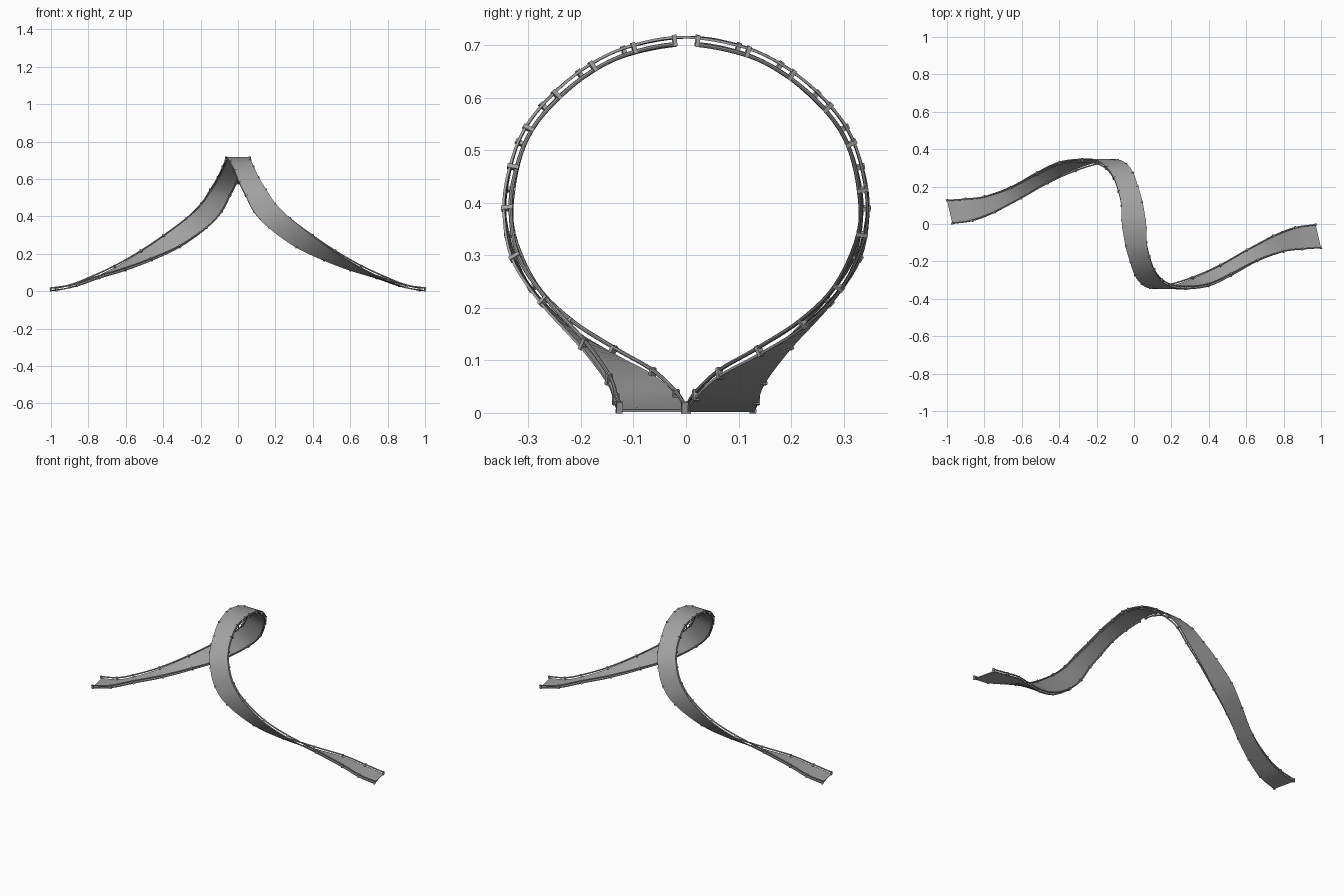
import bpy, bmesh, math
from mathutils import Vector, Matrix

cube = bpy.data.objects.get("Cube")
if cube:
    bpy.data.objects.remove(cube)


def material(name, colour):
    m = bpy.data.materials.new(name)
    m.use_nodes = True
    m.diffuse_color = colour
    m.node_tree.nodes["Principled BSDF"].inputs["Base Color"].default_value = colour
    return m


grey = material("track grey", (0.36, 0.36, 0.36, 1))

# Upper and lower edge of half the band, from the crest to the foot
UPPER = [(.065, 0, .715), (.068, -.10, .70), (.085, -.18, .665), (.11, -.25, .61),
         (.15, -.305, .545), (.20, -.335, .47), (.28, -.347, .39), (.40, -.332, .295),
         (.52, -.277, .21), (.66, -.20, .125), (.80, -.15, .058), (.90, -.137, .02),
         (1, -.13, .004)]
LOWER = [(-.065, 0, .715), (-.045, -.12, .693), (-.02, -.205, .648), (.005, -.275, .585),
         (.04, -.32, .515), (.085, -.342, .425), (.165, -.341, .338), (.31, -.295, .235),
         (.46, -.225, .165), (.60, -.14, .112), (.74, -.062, .07), (.86, -.016, .028),
         (.97, 0, .004)]
STEPS = 5
HALF_TURN = Matrix.Rotation(math.pi, 3, 'Z')


def smooth_path(pts):
    """Catmull-Rom curve through the points."""
    p = [2 * pts[0] - pts[1]] + pts + [2 * pts[-1] - pts[-2]]
    out = []
    for a, b, c, d in zip(p, p[1:], p[2:], p[3:]):
        for k in range(STEPS):
            t = k / STEPS
            out.append(0.5 * (2 * b + (c - a) * t + (2 * a - 5 * b + 4 * c - d) * t ** 2
                              + (3 * b - a - 3 * c + d) * t ** 3))
    return out + [pts[-1]]


# The second half of each edge is the other edge turned half way round
up = [Vector(p) for p in UPPER]
low = [Vector(p) for p in LOWER]
edge_a = smooth_path([HALF_TURN @ p for p in reversed(low)] + up[1:])
edge_b = smooth_path([HALF_TURN @ p for p in reversed(up)] + low[1:])
N = len(edge_a)

# Frames: centre, sideways, inward normal, half width
frames = []
for i in range(N):
    a, b = edge_a[i], edge_b[i]
    j, k = max(i - 1, 0), min(i + 1, N - 1)
    along = (edge_a[k] + edge_b[k] - edge_a[j] - edge_b[j]).normalized()
    side = (a - b).normalized()
    normal = along.cross(side).normalized()
    if i == N // 2 and normal.z > 0:
        flip = -1
    elif i == N // 2:
        flip = 1
    frames.append([(a + b) / 2, side, normal, (a - b).length / 2, along])
for f in frames:
    f[2] = f[2] * flip


def finish(name, bm, smooth=True):
    bmesh.ops.recalc_face_normals(bm, faces=bm.faces)
    mesh = bpy.data.meshes.new(name)
    bm.to_mesh(mesh)
    bm.free()
    mesh.materials.append(grey)
    obj = bpy.data.objects.new(name, mesh)
    bpy.context.collection.objects.link(obj)
    if smooth:
        bpy.ops.object.select_all(action='DESELECT')
        obj.select_set(True)
        bpy.context.view_layer.objects.active = obj
        bpy.ops.object.shade_smooth_by_angle(angle=math.radians(40))
    return obj


def sweep(name, rows):
    """Skin a list of closed cross-sections and cap both ends."""
    bm = bmesh.new()
    rings = [[bm.verts.new(p) for p in row] for row in rows]
    n = len(rings[0])
    for r, s in zip(rings, rings[1:]):
        for k in range(n):
            bm.faces.new((r[k], r[(k + 1) % n], s[(k + 1) % n], s[k]))
    bm.faces.new(rings[0])
    bm.faces.new(rings[-1])
    return finish(name, bm)


# Flat twisting band
T = 0.0025
sweep("track_band", [[c + s * w * x + n * T * y for x, y in ((-1, -1), (1, -1), (1, 1), (-1, 1))]
                     for c, s, n, w, _ in frames])

# Guard rails along both edges, with a gap at the crest
LIFT, R = 0.013, 0.004
mid = N // 2


def rail_ring(f, sign):
    c, s, n, w, _ = f
    centre = c + s * sign * (w - R) + n * LIFT
    return [centre + (s * math.cos(t) + n * math.sin(t)) * R
            for t in (math.tau * k / 8 for k in range(8))]


for label, part in (("back", frames[:mid]), ("front", frames[mid + 1:])):
    for side_name, sign in (("outer", 1), ("inner", -1)):
        sweep(f"{label}_{side_name}_rail", [rail_ring(f, sign) for f in part])

# Short brackets joining the rails to the band
bm = bmesh.new()
stations = [i for i in range(0, N, STEPS) if i != mid] + [mid - 1, mid + 1]
for i in stations:
    c, s, n, w, along = frames[i]
    t = n.cross(s)
    for sign in (1, -1):
        pos = c + s * sign * (w - 0.003) + n * 0.006
        basis = Matrix((s, t, n)).transposed().to_4x4()
        size = Matrix.Diagonal((0.012, 0.008, 0.022, 1))
        bmesh.ops.create_cube(bm, size=1, matrix=Matrix.Translation(pos) @ basis @ size)
finish("rail_brackets", bm, smooth=False)
